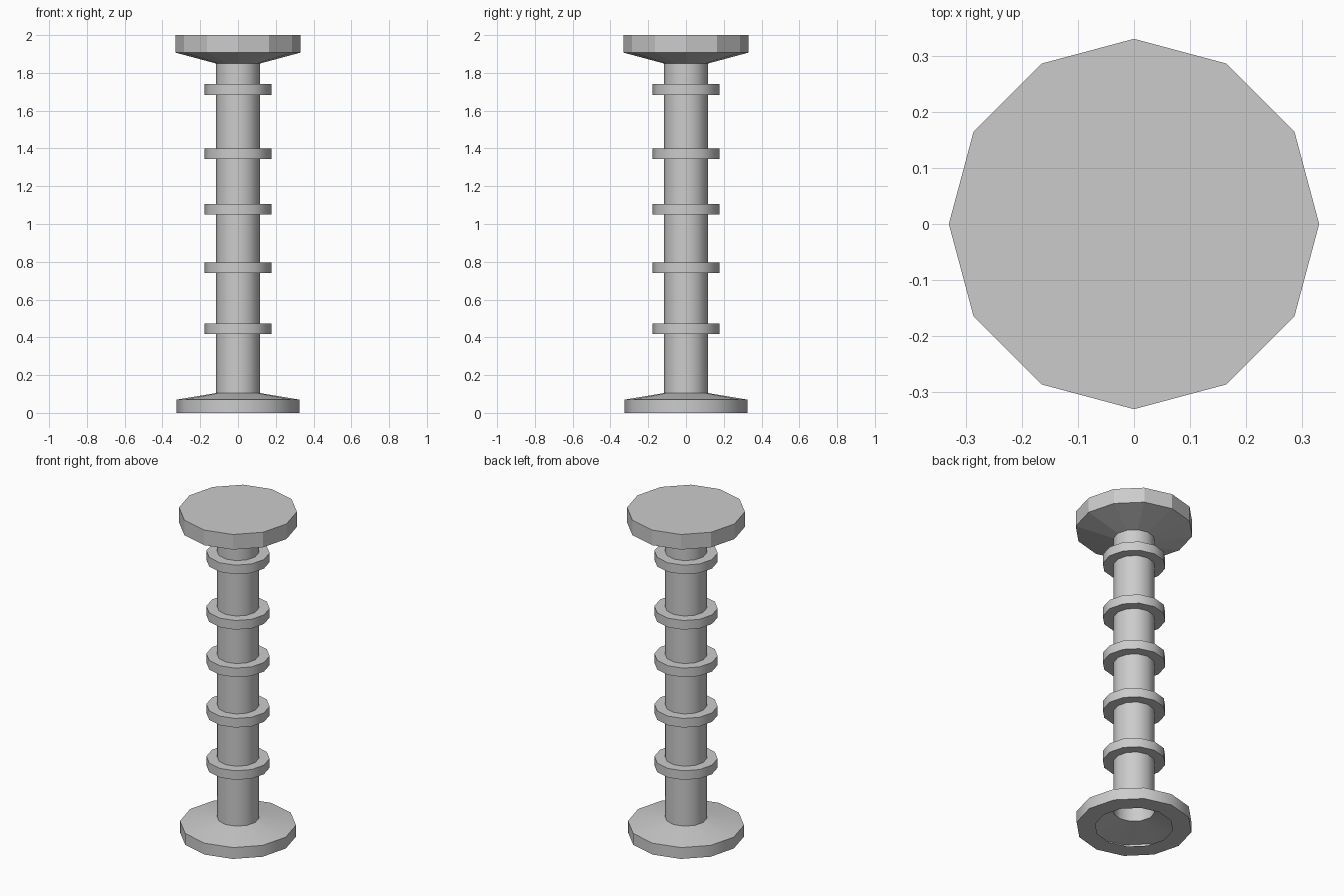
import bpy, bmesh
from math import sin, cos, tau, radians

if "Cube" in bpy.data.objects:
    bpy.data.objects.remove(bpy.data.objects["Cube"])

SIDES = 12
SHAFT_R = 0.117


def lathe(name, profile, smooth=True, cap_top=False):
    """Revolve (radius, z) points, listed upwards along the outside."""
    bm = bmesh.new()
    loops = [[bm.verts.new((r * cos(tau * i / SIDES), r * sin(tau * i / SIDES), z))
              for i in range(SIDES)] for r, z in profile]
    for low, high in zip(loops, loops[1:]):
        for i in range(SIDES):
            j = (i + 1) % SIDES
            bm.faces.new((low[i], low[j], high[j], high[i]))
    if cap_top:
        bm.faces.new(loops[-1])
    mesh = bpy.data.meshes.new(name)
    bm.to_mesh(mesh)
    bm.free()
    obj = bpy.data.objects.new(name, mesh)
    bpy.context.collection.objects.link(obj)
    if smooth:
        bpy.ops.object.select_all(action='DESELECT')
        obj.select_set(True)
        bpy.context.view_layer.objects.active = obj
        bpy.ops.object.shade_smooth_by_angle(angle=radians(35))
    return obj


# Hollow base flange, open underneath
lathe("base", [(0.219, 0), (0.325, 0), (0.325, 0.07), (SHAFT_R, 0.105)])

# Open tube shaft
lathe("shaft", [(SHAFT_R, 0.105), (SHAFT_R, 1.85)])

# Collars along the shaft
for n, z in enumerate((0.446, 0.768, 1.078, 1.371, 1.712), 1):
    lathe(f"collar_{n}", [(SHAFT_R, z - 0.028), (0.177, z - 0.028),
                          (0.177, z + 0.028), (SHAFT_R, z + 0.028)])

# Faceted top plate
lathe("top_plate", [(SHAFT_R, 1.85), (0.33, 1.907), (0.33, 2.0)],
      smooth=False, cap_top=True)
